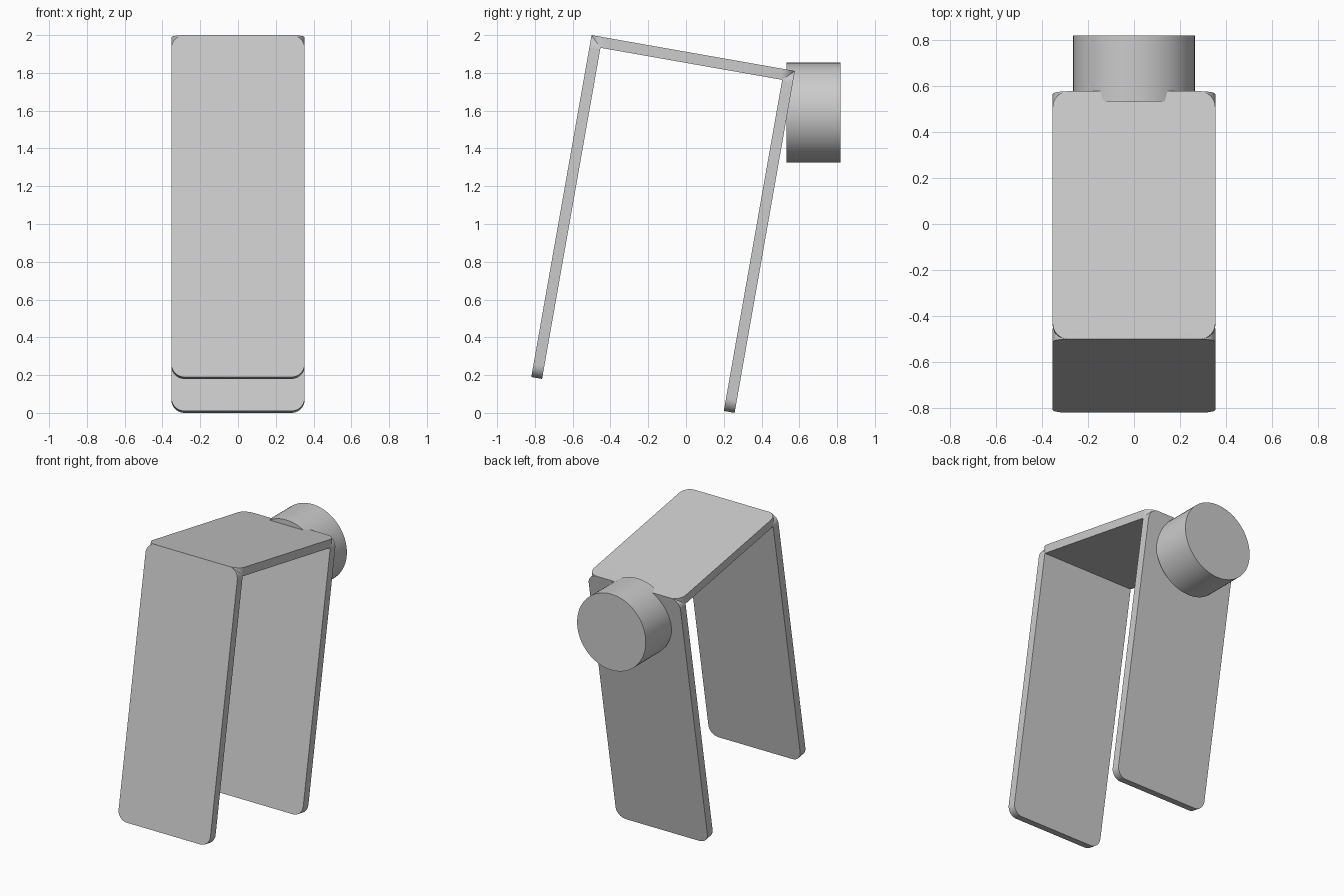
import bpy, bmesh, math
from mathutils import Vector

cube = bpy.data.objects.get("Cube")
if cube:
    bpy.data.objects.remove(cube, do_unlink=True)

grey = bpy.data.materials.new("plain_grey")
grey.use_nodes = True
grey.diffuse_color = (0.6, 0.6, 0.6, 1)
grey.node_tree.nodes["Principled BSDF"].inputs["Base Color"].default_value = (0.6, 0.6, 0.6, 1)

TILT = math.radians(10)
DOWN = Vector((0, -math.sin(TILT), -math.cos(TILT)))   # along the legs
BACK = Vector((0, math.cos(TILT), -math.sin(TILT)))    # along the top
HALF_WIDTH, THICK, RADIUS, STEPS = 0.353, 0.058, 0.07, 10
LEG, TOP = 1.838, 1.093


def finish(obj):
    obj.data.materials.append(grey)
    bpy.ops.object.select_all(action='DESELECT')
    obj.select_set(True)
    bpy.context.view_layer.objects.active = obj
    bpy.ops.object.shade_smooth_by_angle(angle=math.radians(30))


def plate(name, start, along, inward, length):
    """Rounded rectangle from its outer end edge, thickened inward."""
    bm = bmesh.new()
    corners = [(1, 1), (-1, 1), (-1, -1), (1, -1)]
    verts = []
    for i, (sx, sl) in enumerate(corners):
        cx = sx * (HALF_WIDTH - RADIUS)
        cl = length / 2 + sl * (length / 2 - RADIUS)
        for k in range(STEPS + 1):
            a = math.pi / 2 * (i + k / STEPS)
            x, l = cx + RADIUS * math.cos(a), cl + RADIUS * math.sin(a)
            verts.append(bm.verts.new(start + Vector((x, 0, 0)) + along * l))
    face = bm.faces.new(verts)
    grown = bmesh.ops.extrude_face_region(bm, geom=[face], use_keep_orig=True)
    moved = [g for g in grown["geom"] if isinstance(g, bmesh.types.BMVert)]
    bmesh.ops.translate(bm, verts=moved, vec=inward * THICK)
    bmesh.ops.recalc_face_normals(bm, faces=bm.faces)
    mesh = bpy.data.meshes.new(name)
    bm.to_mesh(mesh)
    bm.free()
    obj = bpy.data.objects.new(name, mesh)
    bpy.context.collection.objects.link(obj)
    finish(obj)


# Three plates forming a leaning arch
front_top = Vector((0, -0.5, 2.0))
back_top = front_top + BACK * TOP
plate("front_plate", front_top, DOWN, BACK, LEG)
plate("top_plate", front_top, BACK, DOWN, TOP)
plate("back_plate", back_top, DOWN, -BACK, LEG)

# Round drum on the back
bpy.ops.mesh.primitive_cylinder_add(vertices=64, radius=0.264, depth=0.288,
                                    location=(0, 0.675, 1.59),
                                    rotation=(math.pi / 2, 0, 0))
drum = bpy.context.object
drum.name = "back_drum"
finish(drum)
